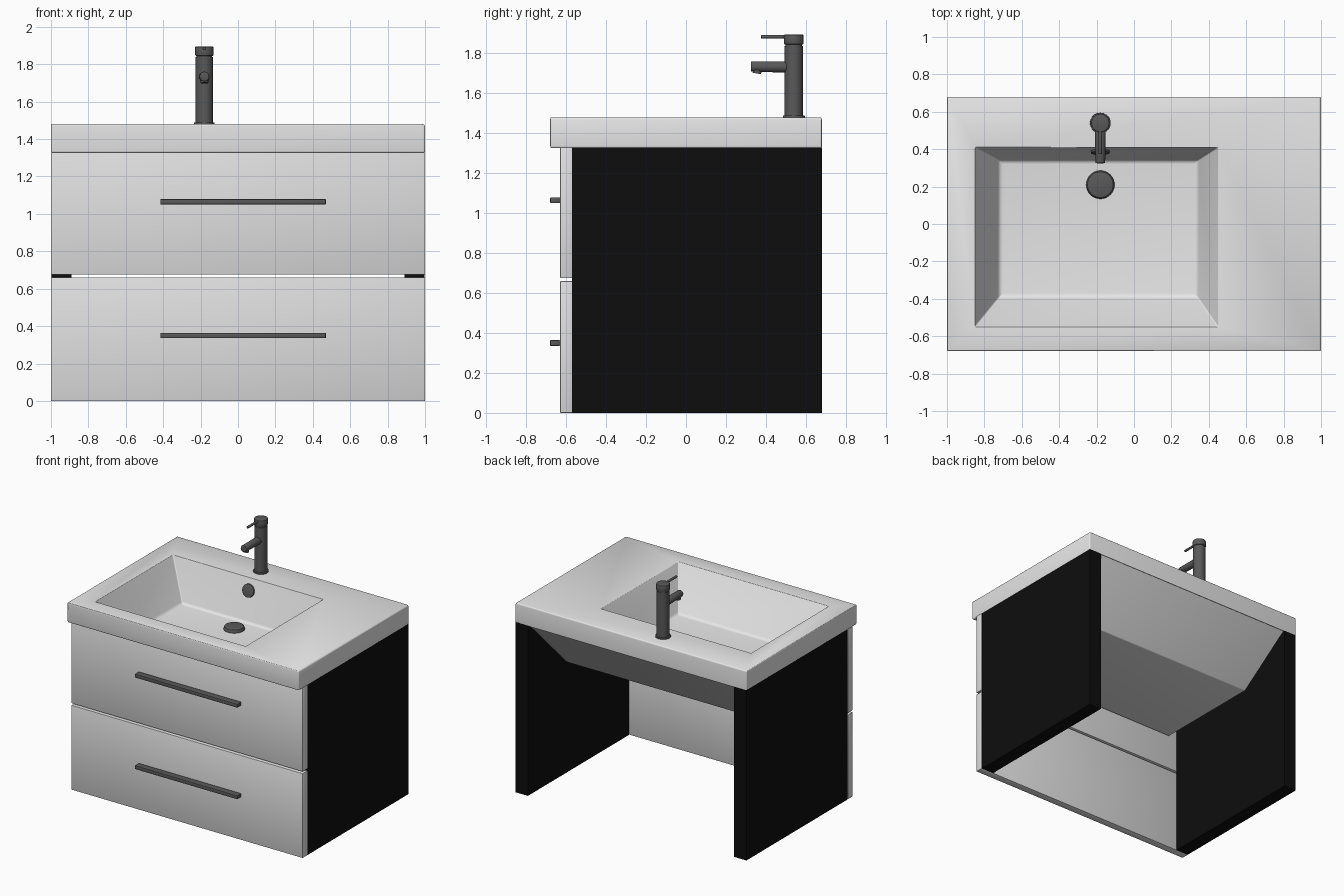
import bpy, bmesh, math
from mathutils import Vector

old = bpy.data.objects.get("Cube")
if old:
    bpy.data.objects.remove(old, do_unlink=True)


def material(name, value):
    m = bpy.data.materials.new(name)
    m.use_nodes = True
    color = (value, value, value, 1)
    m.diffuse_color = color
    m.node_tree.nodes["Principled BSDF"].inputs["Base Color"].default_value = color
    return m


ceramic = material("white ceramic", 0.8)
lacquer = material("white lacquer", 0.75)
black = material("black board", 0.004)
metal = material("dark metal", 0.1)


def finish(bm, name, mat, bevel=0, segments=2, weighted=False):
    """Turn a bmesh into an object, apply its bevel and shade it."""
    bmesh.ops.recalc_face_normals(bm, faces=bm.faces)
    mesh = bpy.data.meshes.new(name)
    bm.to_mesh(mesh)
    bm.free()
    mesh.materials.append(mat)
    ob = bpy.data.objects.new(name, mesh)
    bpy.context.collection.objects.link(ob)
    bpy.ops.object.select_all(action="DESELECT")
    ob.select_set(True)
    bpy.context.view_layer.objects.active = ob
    if bevel:
        mod = ob.modifiers.new("round edges", "BEVEL")
        mod.width = bevel
        mod.segments = segments
        mod.limit_method = "WEIGHT" if weighted else "ANGLE"
        bpy.ops.object.modifier_apply(modifier=mod.name)
    bpy.ops.object.shade_smooth_by_angle(angle=math.radians(35))
    return ob


def box(name, x, y, z, mat, bevel=0):
    bm = bmesh.new()
    bmesh.ops.create_cube(bm, size=1)
    for v in bm.verts:
        v.co = [a + (b - a) * (c + 0.5) for (a, b), c in zip((x, y, z), v.co)]
    return finish(bm, name, mat, bevel)


def rod(name, start, end, r1, mat, r2=None, bevel=0, sides=32):
    """Cylinder or cone between two points."""
    start, end = Vector(start), Vector(end)
    bm = bmesh.new()
    bmesh.ops.create_cone(bm, cap_ends=True, segments=sides, radius1=r1,
                          radius2=r1 if r2 is None else r2, depth=(end - start).length)
    turn = (end - start).to_track_quat("Z", "Y").to_matrix().to_4x4()
    bm.transform(turn)
    bmesh.ops.translate(bm, vec=(start + end) / 2, verts=bm.verts)
    return finish(bm, name, mat, bevel)


# Cabinet sides
for side, sign in (("left", 1), ("right", -1)):
    box(side + "_side_panel", sorted((sign * 0.89, sign * 0.998)), (-0.57, 0.68), (0, 1.33), black)

# Drawer fronts with bar handles
for level, low, high, grip in (("lower", 0, 0.66, 0.35), ("upper", 0.675, 1.33, 1.065)):
    box(level + "_drawer_front", (-1, 1), (-0.63, -0.57), (low, high), lacquer, 0.003)
    box(level + "_drawer_handle", (-0.415, 0.47), (-0.68, -0.63),
        (grip - 0.014, grip + 0.014), metal, 0.003)

# Basin: stacked rectangles from the underside, round the slab, into the bowl
# Each row: x range, y range, height, edge roundness, corner roundness above
rows = [
    (-0.80, 0.80, -0.55, 0.33, 0.935, 0.3, 0.2),
    (-0.89, 0.89, -0.56, 0.67, 1.33, 0, 0),
    (-1, 1, -0.68, 0.68, 1.325, 0.5, 0.4),
    (-1, 1, -0.68, 0.68, 1.48, 0.5, 0),
    (-0.85, 0.45, -0.55, 0.41, 1.478, 0.15, 0.3),
    (-0.72, 0.34, -0.39, 0.34, 1.155, 0.9, 0),
]
bm = bmesh.new()
weight = bm.edges.layers.float.new("bevel_weight_edge")
rings = [[bm.verts.new((x, y, z)) for x, y in ((x0, y0), (x1, y0), (x1, y1), (x0, y1))]
         for x0, x1, y0, y1, z, _, _ in rows]
for a, b in zip(rings, rings[1:]):
    for i in range(4):
        j = (i + 1) % 4
        bm.faces.new((a[i], a[j], b[j], b[i]))
bm.faces.new(rings[0])
bm.faces.new(rings[-1])
for k, (ring, row) in enumerate(zip(rings, rows)):
    for i in range(4):
        bm.edges.get((ring[i], ring[(i + 1) % 4]))[weight] = row[5]
        if k + 1 < len(rings):
            bm.edges.get((ring[i], rings[k + 1][i]))[weight] = row[6]
finish(bm, "basin", ceramic, 0.055, 4, weighted=True)

# Drain plug and overflow cover
cx = -0.18
rod("drain_plug", (cx, 0.21, 1.15), (cx, 0.21, 1.178), 0.077, metal, 0.07, 0.005)
slope = Vector((0, -0.325, 0.07)).normalized()
spot = Vector((cx, 0.39, 1.385))
rod("overflow_cover", spot - slope * 0.01, spot + slope * 0.012, 0.05, metal, bevel=0.003)

# Tap
ty = 0.54
rod("tap_base", (cx, ty, 1.475), (cx, ty, 1.49), 0.055, metal, bevel=0.003)
rod("tap_body", (cx, ty, 1.485), (cx, ty, 1.838), 0.046, metal)
rod("tap_neck", (cx, ty, 1.83), (cx, ty, 1.85), 0.042, metal)
rod("tap_cap", (cx, ty, 1.845), (cx, ty, 1.895), 0.049, metal, bevel=0.005)
rod("tap_lever", (cx, ty, 1.884), (cx, 0.375, 1.884), 0.009, metal, bevel=0.002, sides=16)
rod("tap_spout", (cx, ty, 1.732), (cx, 0.325, 1.735), 0.029, metal, 0.026, 0.004)
rod("tap_nozzle", (cx, 0.36, 1.73), (cx, 0.355, 1.70), 0.021, metal)
